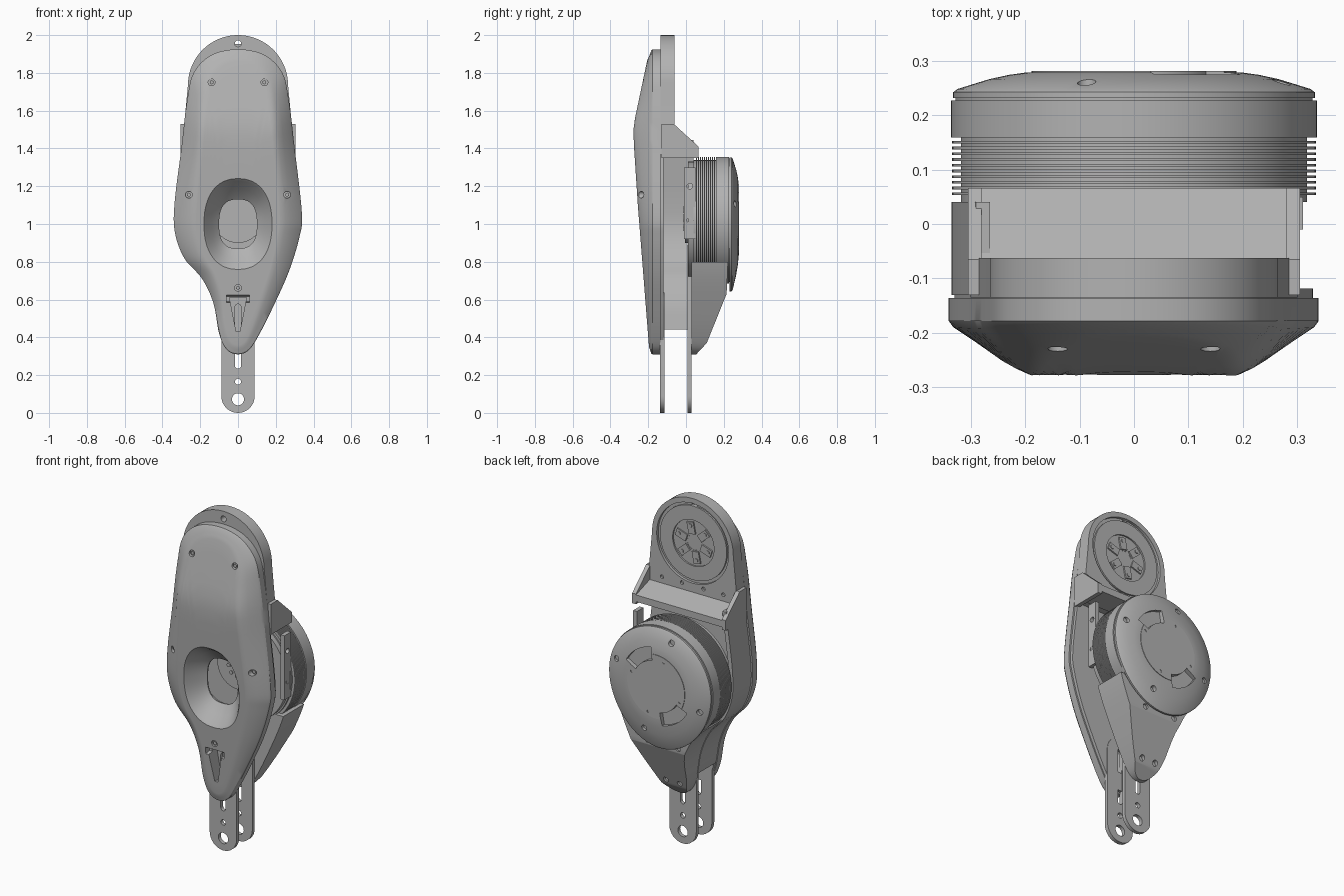
import bpy, bmesh, math
from mathutils import Vector

if "Cube" in bpy.data.objects:
    bpy.data.objects.remove(bpy.data.objects["Cube"])

grey = bpy.data.materials.new("satin_grey")
grey.use_nodes = True
COLOUR = (0.45, 0.45, 0.45, 1)
grey.diffuse_color = COLOUR
grey.node_tree.nodes["Principled BSDF"].inputs["Base Color"].default_value = COLOUR


def loft(name, rings, caps=True, loop=False):
    """Skin a list of matching point rings; cap the ends or close into a loop."""
    bm = bmesh.new()
    rows = [[bm.verts.new(p) for p in ring] for ring in rings]
    n = len(rows[0])
    pairs = list(zip(rows, rows[1:])) + ([(rows[-1], rows[0])] if loop else [])
    for a, b in pairs:
        for i in range(n):
            j = (i + 1) % n
            bm.faces.new((a[i], a[j], b[j], b[i]))
    if caps and not loop:
        bm.faces.new(rows[0][::-1])
        bm.faces.new(rows[-1])
    bmesh.ops.recalc_face_normals(bm, faces=bm.faces)
    mesh = bpy.data.meshes.new(name)
    bm.to_mesh(mesh)
    bm.free()
    mesh.materials.append(grey)
    ob = bpy.data.objects.new(name, mesh)
    bpy.context.collection.objects.link(ob)
    return ob


def slab(name, pts, y0, y1):
    """Extrude an (x, z) outline through depth."""
    return loft(name, [[(x, y, z) for x, z in pts] for y in (y0, y1)])


def side_slab(name, pts, x0, x1):
    """Extrude a (y, z) outline across the width."""
    return loft(name, [[(x, y, z) for y, z in pts] for x in (x0, x1)])


def circle(x, z, r, n=64):
    return [(x + r * math.sin(math.tau * i / n), z + r * math.cos(math.tau * i / n)) for i in range(n)]


def disc(name, x, z, r, y0, y1, n=64):
    return slab(name, circle(x, z, r, n), y0, y1)


def activate(ob):
    bpy.ops.object.select_all(action="DESELECT")
    ob.select_set(True)
    bpy.context.view_layer.objects.active = ob


def boolean(ob, tools, op="DIFFERENCE"):
    for tool in tools:
        mod = ob.modifiers.new("cut", "BOOLEAN")
        mod.operation, mod.solver, mod.object = op, "EXACT", tool
        activate(ob)
        bpy.ops.object.modifier_apply(modifier=mod.name)
        bpy.data.objects.remove(tool)


def spline(ctrl, steps=6):
    """Closed Catmull-Rom curve through 2D points."""
    pts, n = [Vector(c) for c in ctrl], len(ctrl)
    out = []
    for i in range(n):
        a, b, c, d = (pts[(i + k) % n] for k in (-1, 0, 1, 2))
        for s in range(steps):
            t = s / steps
            out.append(0.5 * (2 * b + (c - a) * t + (2 * a - 5 * b + 4 * c - d) * t * t
                              + (3 * b - a - 3 * c + d) * t ** 3))
    return out


def capsule(x, z0, z1, r, n=16):
    arc = [math.pi * i / n for i in range(n + 1)]
    return ([(x + r * math.cos(a), z1 + r * math.sin(a)) for a in arc]
            + [(x - r * math.cos(a), z0 - r * math.sin(a)) for a in arc])


# Shared asymmetric body outline
shoulder = [(0.14, 1.895), (0.235, 1.80), (0.27, 1.65), (0.30, 1.40)]
outline = spline([(0, 1.925)] + [(-x, z) for x, z in shoulder]
                 + [(-0.335, 1.12), (-0.335, 0.96), (-0.285, 0.82), (-0.19, 0.71), (-0.13, 0.58),
                    (-0.10, 0.42), (-0.06, 0.335), (0, 0.31), (0.06, 0.335), (0.115, 0.42),
                    (0.19, 0.57), (0.27, 0.75), (0.325, 0.93), (0.338, 1.06)] + shoulder[::-1])

# Front cover: rim, chamfer, crowned face and a dished opening
crown = [(0.3, -0.192), (1.1, -0.255), (1.42, -0.276), (1.5, -0.278), (1.56, -0.27), (1.93, -0.192)]


def face_y(z):
    for (z0, a), (z1, b) in zip(crown, crown[1:]):
        if z <= z1:
            return a + (b - a) * (z - z0) / (z1 - z0)
    return crown[-1][1]


hub = Vector((0, 1.0))


def opening(p, rx, rz, power):
    d = (p - hub).normalized()
    return hub + d / (abs(d.x / rx) ** power + abs(d.y / rz) ** power) ** (1 / power)


rings = [[(p.x, y, p.y) for p in outline] for y in (-0.136, -0.178)]
for sx, sz, w in ((0.975, 0.992, 0.1), (0.82, 0.965, 0.62), (0.74, 0.95, 0.88), (0.66, 0.93, 1)):
    ring = []
    for p in outline:
        z = 1 + (p.y - 1) * sz
        ring.append((p.x * sx, -0.183 + (face_y(z) + 0.183) * w, z))
    rings.append(ring)
edge = [Vector((p.x * 0.66, 1 + (p.y - 1) * 0.93)) for p in outline]
lip = [opening(p, 0.18, 0.24, 2.3) for p in outline]
throat = [opening(p, 0.1, 0.13, 2.6) for p in outline]
for k in range(1, 9):
    mid = [a.lerp(b, k / 8) for a, b in zip(edge, lip)]
    rings.append([(q.x, face_y(q.y), q.y) for q in mid])
for t, f in ((0.12, 0.1), (0.5, 0.55), (1, 0.93), (1, 1)):
    mid = [a.lerp(b, t) for a, b in zip(lip, throat)]
    rings.append([(q.x, face_y(q.y) * (1 - f) - 0.136 * f, q.y) for q in mid])
cover = loft("front_cover", rings, loop=True)


def wedge():
    return slab("cutter", [(-0.045, 0.61), (0.045, 0.61), (0.01, 0.43), (-0.01, 0.43)], -0.3, -0.1)


boolean(cover, [wedge(), side_slab("cutter", [(-0.3, 0.645), (-0.18, 0.615), (-0.18, 0.59), (-0.3, 0.57)], -0.06, 0.06)])
for x, z, y in ((0.14, 1.75, -0.218), (-0.14, 1.75, -0.218), (0.26, 1.155, -0.215),
                (-0.26, 1.155, -0.215), (0, 0.662, -0.208)):
    boolean(cover, [disc("cutter", x, z, 0.018, -0.3, y, 20)])
    disc("cover_screw", x, z, 0.011, y - 0.008, y + 0.005, 6)

# Frame plate behind the cover
frame = slab("frame_plate", [(p.x * 0.97, 1 + (p.y - 1) * 0.985) for p in outline], -0.137, -0.118)
boolean(frame, [disc("cutter", 0, 1.0, 0.14, -0.2, 0), wedge()])

# Closed side wall
wall = [p for p in outline if p.x < -0.09 and 0.44 < p.y < 1.47]
slab("side_wall", [(p.x * 0.985, p.y) for p in wall] + [(p.x + 0.03, p.y) for p in wall[::-1]], -0.13, 0.04)

# Upper link: round end with a recessed joint
top_z = 1.735
arc = [(0.265 * math.sin(a), top_z + 0.265 * math.cos(a))
       for a in (math.pi * (i / 40 - 0.5) for i in range(41))]
link = slab("upper_link", [(-0.3, 1.37)] + arc + [(0.3, 1.37)], -0.135, -0.062)
boolean(link, [disc("cutter", 0, top_z, 0.235, -0.078, 0), disc("cutter", 0, 1.955, 0.017, -0.3, 0, 24)])
boolean(link, [disc("cutter", x, 1.485, 0.011, -0.075, 0, 16) for x in (-0.2, -0.07, 0.07, 0.2)])
joint = disc("joint_disc", 0, top_z, 0.218, -0.09, -0.068)
boolean(joint, [disc("cutter", 0, top_z, 0.135, -0.077, 0), disc("cutter", 0, top_z, 0.045, -0.085, 0, 32)])
for k in range(6):
    a = math.tau * k / 6 + 0.2
    u, v = Vector((math.sin(a), math.cos(a))), Vector((math.cos(a), -math.sin(a)))
    c = Vector((0, top_z))
    slab("joint_spoke", [c + u * r + v * s for r, s in ((0.05, -0.022), (0.12, -0.022), (0.12, 0.022), (0.05, 0.022))],
         -0.08, -0.069)
    disc("spoke_screw", *(c + u * 0.1), 0.011, -0.075, -0.065, 16)

# Shelf between link and motor, with triangular cheeks
side_slab("shelf", [(-0.07, 1.45), (0.066, 1.405), (0.066, 1.365), (-0.07, 1.36)], -0.285, 0.285)
for s in (-1, 1):
    side_slab("cheek", [(-0.13, 1.35), (-0.13, 1.53), (-0.065, 1.53), (0.066, 1.41), (0.066, 1.35)], s * 0.28, s * 0.305)

# Motor: mount, finned drum and domed cap
mz = 1.02
disc("motor_mount", 0, mz, 0.31, 0.01, 0.05)
disc("motor_core", 0, mz, 0.318, 0.04, 0.17, 96)
for k in range(10):
    disc("cooling_fin", 0, mz, 0.334, 0.053 + k * 0.0105, 0.058 + k * 0.0105, 96)
disc("motor_drum", 0, mz, 0.336, 0.159, 0.227, 96)
disc("motor_seam", 0, mz, 0.328, 0.22, 0.24, 96)
egg = [Vector((x, z - 0.045 * min(0, (z - mz) / 0.335) ** 2)) for x, z in circle(0, mz, 0.332, 96)]
flat = [Vector(p) for p in circle(0, mz, 0.2, 96)]
cap = loft("motor_cap", [[(q.x, y, q.y) for q in (a.lerp(b, t) for a, b in zip(egg, flat))]
                         for y, t in ((0.231, 0), (0.242, 0), (0.248, 0.06), (0.266, 0.5), (0.274, 0.78), (0.278, 1))])
plate = disc("cap_plate", 0, mz, 0.188, 0.27, 0.281)


def pocket(mid):
    def bow(r):
        return [(r * math.sin(mid + math.radians(d)), mz + r * math.cos(mid + math.radians(d))) for d in range(-26, 27, 4)]
    return slab("cutter", bow(0.15) + bow(0.225)[::-1], 0.255, 0.3)


for k in range(4):
    a = math.tau * k / 4 - 0.31
    boolean(cap, [disc("cutter", 0.285 * math.sin(a), mz + 0.285 * math.cos(a), 0.017, 0.245, 0.3, 20)])
    boolean(plate, [disc("cutter", 0.165 * math.sin(a), mz + 0.165 * math.cos(a), 0.008, 0.275, 0.3, 12)])
for mid in (0.62, 0.62 + math.pi):
    boolean(cap, [pocket(mid)])
    boolean(plate, [pocket(mid)])

# Bracket with two holes on the open side
bracket = side_slab("side_bracket", [(-0.01, 0.92), (-0.01, 1.3), (0.05, 1.3), (0.05, 0.92)], 0.285, 0.31)
boolean(bracket, [side_slab("cutter", circle(0.02, z, 0.015, 20), 0.2, 0.4) for z in (1.02, 1.2)])

# Output hub seen through the cover
disc("output_hub", 0, 1.03, 0.13, -0.006, 0.02)
disc("hub_centre", 0, 1.03, 0.022, -0.012, 0, 24)
for k in range(8):
    a = math.tau * k / 8
    disc("hub_screw", 0.055 * math.sin(a), 1.03 + 0.055 * math.cos(a), 0.011, -0.012, 0, 12)

# Rear lower arm: tapered outline trimmed by a sloping side profile
low = [(p.x * 0.96, p.y) for p in outline if p.y < 0.86]
arm = slab("rear_arm", low, 0.015, 0.24)
boolean(arm, [side_slab("cutter", [(0.028, 0.8), (0.028, 0.3), (0.045, 0.3), (0.11, 0.37), (0.215, 0.63), (0.222, 0.8)],
                        -0.5, 0.5)], "INTERSECT")
boolean(arm, [disc("cutter", x, z, 0.016, y, 0.4, 20)
              for x, z, y in ((-0.1, 0.655, 0.205), (0.1, 0.655, 0.205), (-0.045, 0.4, 0.105), (0.045, 0.4, 0.105))])

# Twin lower straps with pivot hole, pin hole and slot
for name, y0, y1, top in (("front_strap", -0.138, -0.115, 0.55), ("rear_strap", 0.008, 0.03, 0.8)):
    strap = slab(name, capsule(0, 0.088, top, 0.088), y0, y1)
    boolean(strap, [disc("cutter", 0, 0.072, 0.032, -0.5, 0.5, 32), disc("cutter", 0, 0.165, 0.016, -0.5, 0.5, 20),
                    slab("cutter", capsule(0, 0.25, 0.56, 0.016), -0.5, 0.5)])

# Smooth curved surfaces, keep edges crisp
for ob in bpy.context.collection.objects:
    if ob.type == "MESH":
        activate(ob)
        bpy.ops.object.shade_smooth_by_angle(angle=math.radians(28))
